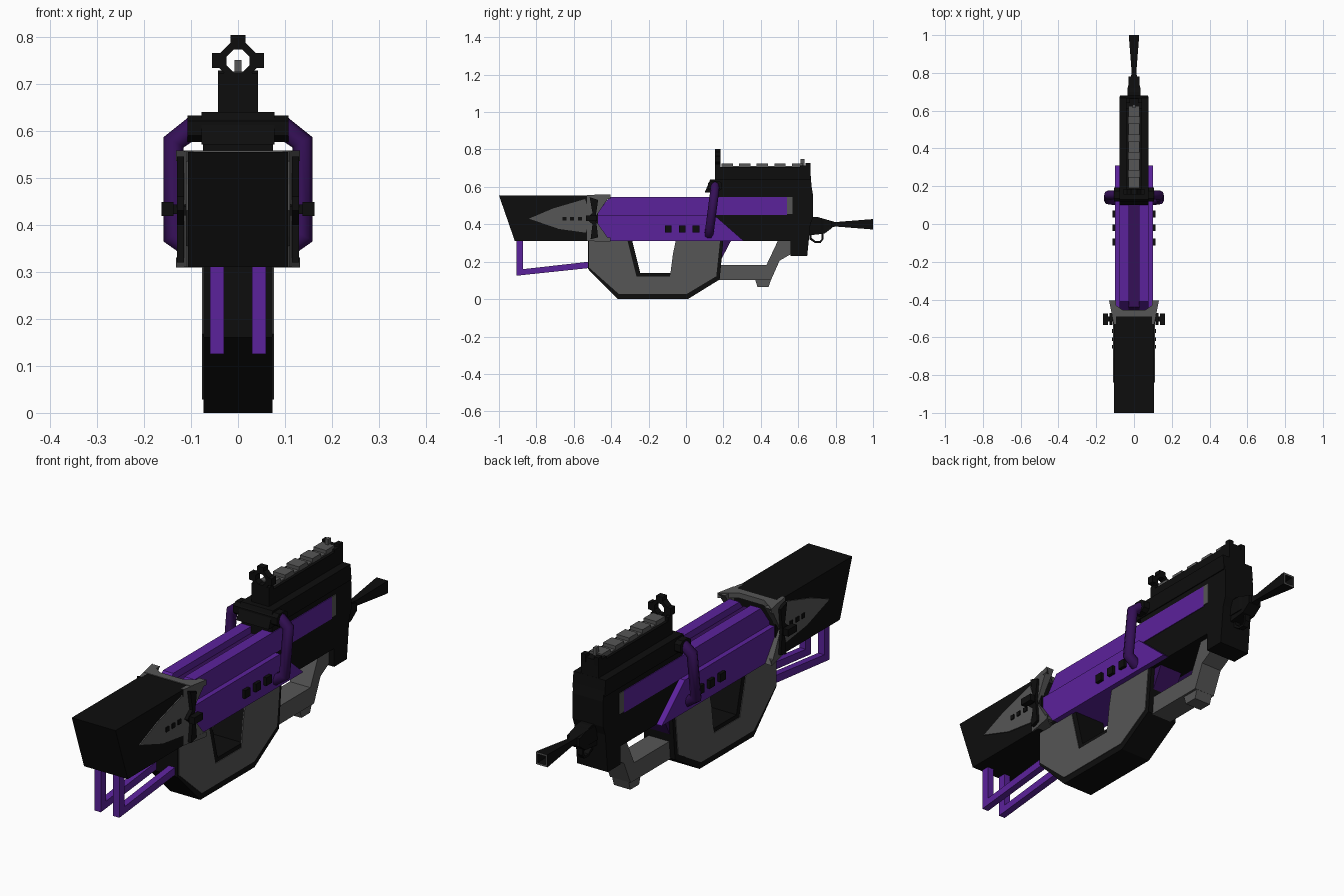
import bpy, bmesh, math
from mathutils import Vector

if "Cube" in bpy.data.objects:
    bpy.data.objects.remove(bpy.data.objects["Cube"])


def material(name, rgb):
    m = bpy.data.materials.new(name)
    m.use_nodes = True
    m.diffuse_color = (*rgb, 1)
    node = m.node_tree.nodes["Principled BSDF"]
    node.inputs["Base Color"].default_value = (*rgb, 1)
    node.inputs["Roughness"].default_value = 0.7
    return m


black = material("black", (0.004, 0.004, 0.004))
grey = material("grey", (0.092, 0.092, 0.092))
purple = material("purple", (0.105, 0.016, 0.33))
dark_purple = material("dark purple", (0.035, 0.005, 0.095))


def finish(name, bm, mats):
    bmesh.ops.recalc_face_normals(bm, faces=bm.faces)
    me = bpy.data.meshes.new(name)
    bm.to_mesh(me)
    bm.free()
    for m in mats:
        me.materials.append(m)
    ob = bpy.data.objects.new(name, me)
    bpy.context.collection.objects.link(ob)
    return ob


# Extrude outlines along an axis: x takes (y, z), y takes (x, z), z takes (x, y)
def prism(name, polys, a, b, mat, axis="x", mirror=False, shape=None):
    place = {"x": lambda p, t: (t, p[0], p[1]),
             "y": lambda p, t: (p[0], t, p[1]),
             "z": lambda p, t: (p[0], p[1], t)}[axis]
    if not isinstance(polys[0], list):
        polys = [polys]
    bm = bmesh.new()
    for side in ((1, -1) if mirror else (1,)):
        for poly in polys:
            ends = []
            for t in (a, b):
                ring = []
                for p in poly:
                    co = Vector(place(p, t))
                    if shape:
                        co = shape(co)
                    co.x *= side
                    ring.append(bm.verts.new(co))
                bm.faces.new(ring)
                ends.append(ring)
            n = len(poly)
            for i in range(n):
                j = (i + 1) % n
                bm.faces.new((ends[0][i], ends[0][j], ends[1][j], ends[1][i]))
    return finish(name, bm, [mat])


def rect(u0, u1, v0, v1):
    return [(u0, v0), (u1, v0), (u1, v1), (u0, v1)]


# Stock
prism("stock", [(-1, .555), (-.47, .555), (-.47, .31), (-.915, .31)], -.106, .106, black)
prism("stock_side_arrow", [(-.84, .43), (-.71, .485), (-.54, .535), (-.51, .45),
                           (-.535, .355), (-.68, .375)], .104, .111, grey, mirror=True)
prism("stock_arrow_studs", [rect(y - .01, y + .01, .42, .44) for y in (-.65, -.61, -.567)],
      .108, .116, black, mirror=True)


# Flared collar between stock and body
def flare(co):
    if co.x > .1:
        co.x = .108 + .024 * (co.y + .53) / .13
    return co


prism("collar_sides", [(-.53, .556), (-.405, .556), (-.49, .43), (-.405, .31), (-.53, .31)],
      .095, .13, grey, mirror=True, shape=flare)
plan = [(-.132, -.405), (-.115, -.49), (.115, -.49), (.132, -.405), (.06, -.455), (-.06, -.455)]
prism("collar_top", plan, .535, .558, grey, "z")
prism("collar_bottom", plan, .309, .33, grey, "z")
prism("collar_claw", [(-.515, .545), (-.47, .53), (-.483, .44), (-.47, .33), (-.51, .32),
                      (-.5, .4), (-.535, .43), (-.5, .46)], .115, .13, black, mirror=True)
prism("collar_pin", rect(-.515, -.49, .423, .443), .11, .14, black, mirror=True)
prism("collar_knob", rect(-.535, -.475, .418, .448), .137, .163, black, mirror=True)

# Body
prism("body_lower", [(-.405, .31), (-.49, .43), (-.48, .45), (.15, .45), (.31, .31)],
      -.1, .1, purple)
prism("body_rails", [(-.48, .449), (-.41, .545), (.54, .545), (.54, .449)],
      .027, .077, purple, mirror=True)
prism("body_groove", [(-.47, .45), (-.44, .515), (.2, .515), (.2, .45)], -.03, .03, dark_purple)
prism("rail_end_plates", rect(.54, .57, .455, .545), .06, .077, grey, mirror=True)
prism("body_studs", [rect(y - .018, y + .018, .357, .393) for y in (-.095, -.02, .053)],
      .09, .114, black, mirror=True)

# Receiver
prism("receiver", [(.13, .31), (.56, .31), (.56, .23), (.648, .23), (.665, .4), (.68, .44),
                   (.68, .55), (.665, .64), (.13, .64), (.13, .56)], -.074, .074, black)
prism("receiver_hood", [(.1, .57), (.13, .64), (.668, .64), (.675, .57)], -.078, .078, black)
prism("receiver_top", [(.155, .63), (.155, .705), (.61, .705), (.61, .715), (.665, .715),
                       (.668, .63)], -.042, .042, black)
prism("arm_mount", [(.118, .59), (.135, .576), (.175, .576), (.192, .59),
                    (.192, .62), (.175, .632), (.135, .632), (.118, .62)], -.107, .107, black)

# Top rail and sights
prism("rail_base", rect(.19, .645, .69, .711), -.028, .028, grey)
prism("rail_teeth", [rect(y, y + .06, .7, .726) for y in (.19, .284, .378, .472, .566)],
      -.03, .03, grey)
prism("far_sight_post", rect(.613, .633, .7, .75), -.007, .007, grey)
prism("far_sight_ears", rect(.64, .666, .69, .728), .02, .042, black, mirror=True)


def ring_point(i, r):
    a = math.pi / 8 + i * math.pi / 4
    return r * math.cos(a), .748 + r * math.sin(a)


prism("ring_sight", [[ring_point(i, .042), ring_point(i + 1, .042),
                      ring_point(i + 1, .026), ring_point(i, .026)] for i in range(8)],
      .155, .185, black, "y")
prism("ring_sight_nubs", [rect(-.016, .016, .775, .803), rect(.033, .055, .733, .765),
                          rect(-.055, -.033, .733, .765), rect(-.042, .042, .64, .722)],
      .155, .185, black, "y")

# Side arms
for side, label in ((1, "left"), (-1, "right")):
    cu = bpy.data.curves.new(label + "_arm", "CURVE")
    cu.dimensions = "3D"
    cu.bevel_depth = .024
    cu.bevel_resolution = 2
    cu.use_fill_caps = True
    path = [(.09, .155, .61), (.137, .153, .575), (.137, .127, .375), (.09, .122, .345)]
    sp = cu.splines.new("POLY")
    sp.points.add(len(path) - 1)
    for pt, (x, y, z) in zip(sp.points, path):
        pt.co = (x * side, y, z, 1)
    cu.materials.append(dark_purple)
    ob = bpy.data.objects.new(label + "_arm", cu)
    bpy.context.collection.objects.link(ob)
    bpy.ops.object.select_all(action="DESELECT")
    ob.select_set(True)
    bpy.context.view_layer.objects.active = ob
    bpy.ops.object.convert(target="MESH")

# Main grip loop
prism("grip_frame", [(-.523, .32), (-.523, .16), (-.365, .0), (.01, .0), (.18, .105), (.2, .32),
                     (-.03, .32), (-.075, .14), (-.245, .14), (-.29, .32)], -.073, .073, black)
prism("grip_side_panels", [(-.518, .311), (-.518, .168), (-.36, .028), (.005, .028),
                           (.162, .122), (.182, .311), (-.055, .311), (-.07, .24), (-.085, .122),
                           (-.265, .122), (-.312, .311)], .07, .076, grey, mirror=True)
prism("trigger_block", [(.15, .32), (.245, .32), (.19, .215), (.15, .215)],
      -.055, .055, dark_purple)

# Stock frame bars
prism("stock_bars", [(-.907, .32), (-.907, .125), (-.5, .168), (-.5, .202), (-.872, .16),
                     (-.872, .32)], .03, .06, purple, mirror=True)

# Rear hand guard
prism("hand_guard", [(.17, .182), (.43, .182), (.495, .32), (.57, .32), (.56, .24), (.5, .205),
                     (.455, .103), (.17, .103)], -.05, .05, grey)
prism("hand_guard_foot", [(.37, .105), (.455, .105), (.442, .065), (.382, .065)],
      -.04, .04, grey)

# Barrel: square lofted sections with a hollow muzzle and a grey rim
bm = bmesh.new()
rings = []
for y, h in ((.66, .034), (.72, .034), (.79, .014), (.8, .012), (.99, .027),
             (1, .027), (1, .019), (.93, .01)):
    rings.append([bm.verts.new((sx * h, y, .4 + sz * h))
                  for sx, sz in ((-1, -1), (1, -1), (1, 1), (-1, 1))])
for k in range(len(rings) - 1):
    for i in range(4):
        j = (i + 1) % 4
        f = bm.faces.new((rings[k][i], rings[k][j], rings[k + 1][j], rings[k + 1][i]))
        f.material_index = 1 if k == 5 else 0
bm.faces.new(rings[0])
bm.faces.new(rings[-1])
finish("barrel", bm, [black, grey])
prism("barrel_block", [(.65, .34), (.74, .35), (.78, .38), (.78, .415), (.7, .44), (.65, .44)],
      -.03, .03, black)
prism("barrel_hook", [(.66, .36), (.66, .32), (.69, .3), (.72, .3), (.735, .32), (.735, .36),
                      (.725, .36), (.725, .322), (.715, .31), (.693, .31), (.67, .328),
                      (.67, .36)], -.012, .012, black)
